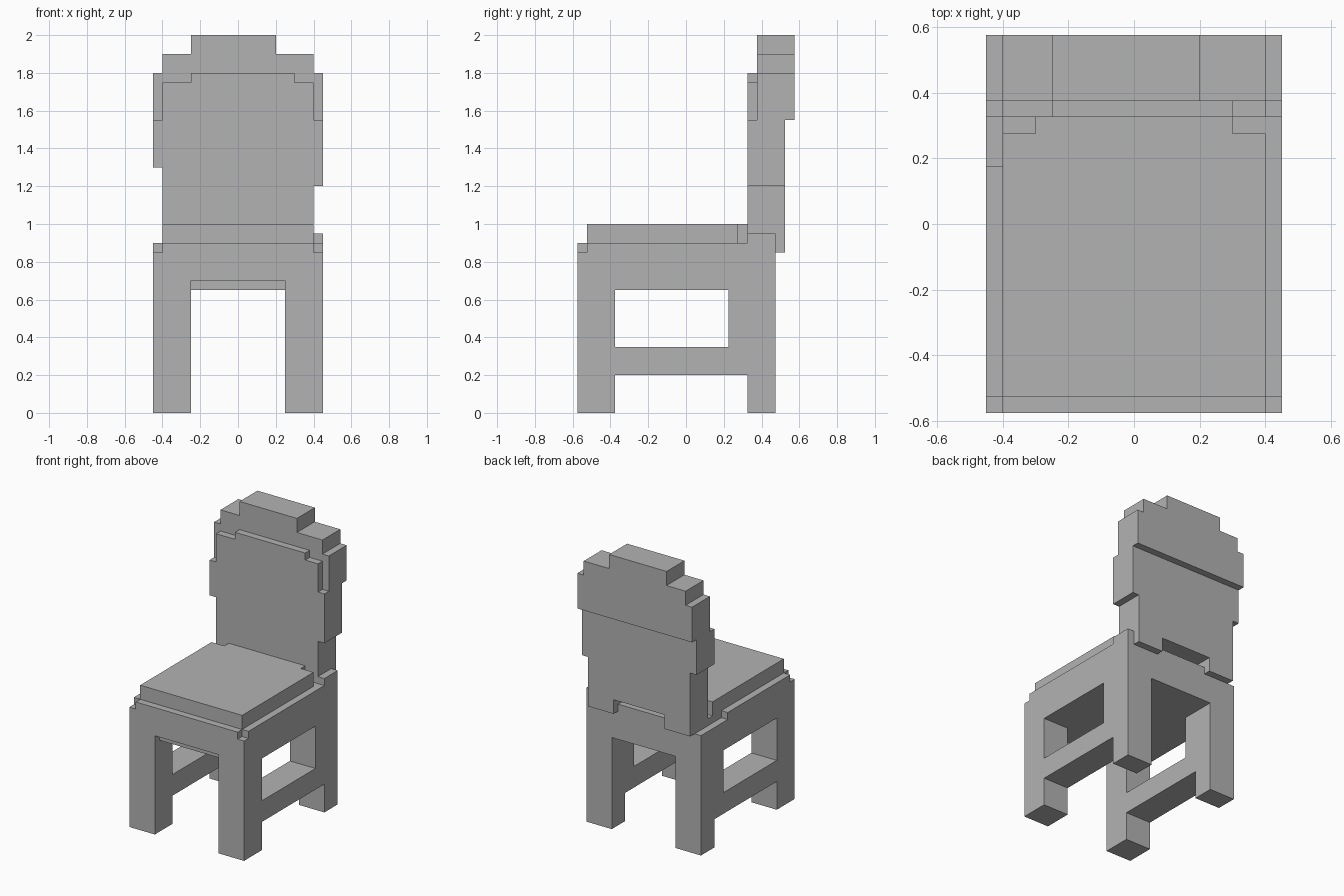
import bpy
import bmesh

cube = bpy.data.objects.get("Cube")
if cube:
    bpy.data.objects.remove(cube, do_unlink=True)

grey = bpy.data.materials.new("plain_grey")
grey.use_nodes = True
grey.diffuse_color = (0.45, 0.45, 0.45, 1)
grey.node_tree.nodes["Principled BSDF"].inputs["Base Color"].default_value = grey.diffuse_color


def prism(name, axis, start, end, outline):
    """Extrude an outline along x (yz outline), y (xz outline) or z (xy outline)."""
    place = {
        "x": lambda a, b: (start, a, b),
        "y": lambda a, b: (a, start, b),
        "z": lambda a, b: (a, b, start),
    }[axis]
    bm = bmesh.new()
    face = bm.faces.new([bm.verts.new(place(a, b)) for a, b in outline])
    extruded = bmesh.ops.extrude_face_region(bm, geom=[face])["geom"]
    new_verts = [v for v in extruded if isinstance(v, bmesh.types.BMVert)]
    shift = [end - start if axis == k else 0 for k in "xyz"]
    bmesh.ops.translate(bm, verts=new_verts, vec=shift)
    bmesh.ops.recalc_face_normals(bm, faces=bm.faces)
    mesh = bpy.data.meshes.new(name)
    bm.to_mesh(mesh)
    bm.free()
    mesh.materials.append(grey)
    obj = bpy.data.objects.new(name, mesh)
    bpy.context.scene.collection.objects.link(obj)
    return obj


def box(name, x, y, z):
    outline = [(x[0], y[0]), (x[1], y[0]), (x[1], y[1]), (x[0], y[1])]
    return prism(name, "z", z[0], z[1], outline)


# Legs and stretcher of each side
side = [(-.575, 0), (-.375, 0), (-.375, .2), (.325, .2), (.325, 0), (.475, 0),
        (.475, .65), (.225, .65), (.225, .35), (-.375, .35), (-.375, .65), (-.575, .65)]
prism("left_side_legs", "x", .25, .45, side)
prism("right_side_legs", "x", -.45, -.25, side)

# Seat frame with a raised front apron
box("seat_frame", (-.45, .45), (-.525, .475), (.65, .85))
prism("front_apron", "y", -.575, -.525,
      [(-.45, .65), (-.25, .65), (-.25, .7), (.25, .7), (.25, .65),
       (.45, .65), (.45, .85), (-.45, .85)])

# Seat board with notched corners
prism("seat_board", "z", .85, .9,
      [(-.4, -.575), (.4, -.575), (.4, -.525), (.45, -.525), (.45, .475),
       (-.4, .475), (-.4, .175), (-.45, .175), (-.45, -.525), (-.4, -.525)])
box("corner_post", (.4, .45), (.325, .475), (.9, .95))

# Cushion, narrower where it meets the backrest
prism("cushion", "z", .9, 1,
      [(-.4, -.525), (.4, -.525), (.4, .275), (.3, .275), (.3, .325),
       (-.3, .325), (-.3, .275), (-.4, .275)])

# Backrest in layers: front panel, rear panel and thick headrest
prism("backrest_front", "y", .325, .375,
      [(-.4, .9), (.4, .9), (.4, 1.2), (.45, 1.2), (.45, 1.55), (.4, 1.55),
       (.4, 1.75), (.3, 1.75), (.3, 1.8), (-.25, 1.8), (-.25, 1.75), (-.4, 1.75),
       (-.4, 1.55), (-.45, 1.55), (-.45, 1.3), (-.4, 1.3)])
prism("backrest_rear", "y", .375, .525,
      [(-.4, .85), (-.2, .85), (-.2, .95), (.2, .95), (.2, .85), (.4, .85),
       (.4, 1.2), (.45, 1.2), (.45, 1.55), (-.45, 1.55), (-.45, 1.3), (-.4, 1.3)])
prism("headrest", "y", .375, .575,
      [(-.45, 1.55), (.45, 1.55), (.45, 1.8), (.4, 1.8), (.4, 1.9), (.2, 1.9),
       (.2, 2), (-.25, 2), (-.25, 1.9), (-.4, 1.9), (-.4, 1.8), (-.45, 1.8)])
